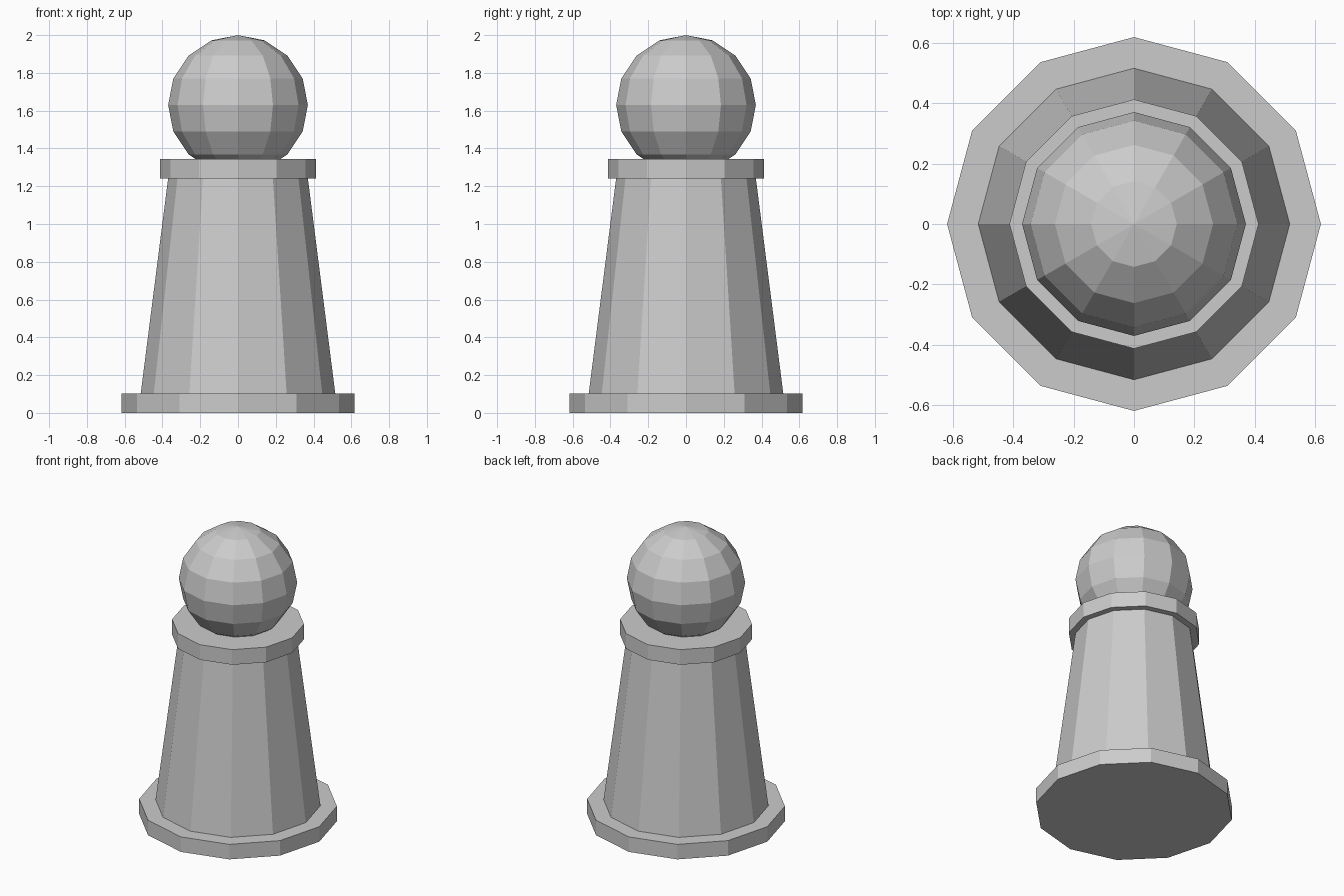
import bpy

if "Cube" in bpy.data.objects:
    bpy.data.objects.remove(bpy.data.objects["Cube"])

# Single grey finish
grey = bpy.data.materials.new("light_grey")
grey.diffuse_color = (0.6, 0.6, 0.6, 1)
grey.use_nodes = True
grey.node_tree.nodes["Principled BSDF"].inputs["Base Color"].default_value = grey.diffuse_color
SIDES = 12


def finish(name):
    obj = bpy.context.object
    obj.name = name
    obj.data.materials.append(grey)
    bpy.ops.object.shade_flat()


def drum(name, r_bottom, r_top, z0, z1):
    """Twelve-sided straight or tapered drum from z0 to z1."""
    bpy.ops.mesh.primitive_cone_add(vertices=SIDES, radius1=r_bottom, radius2=r_top,
                                    depth=z1 - z0, location=(0, 0, (z0 + z1) / 2))
    finish(name)


# Foot plate, tapered body and collar
drum("base", 0.618, 0.618, 0, 0.103)
drum("body", 0.515, 0.37, 0.103, 1.241)
drum("collar", 0.412, 0.412, 1.241, 1.345)

# Faceted ball, sunk slightly into the collar
bpy.ops.mesh.primitive_uv_sphere_add(segments=SIDES, ring_count=8, radius=0.37,
                                     location=(0, 0, 1.63))
finish("head")
